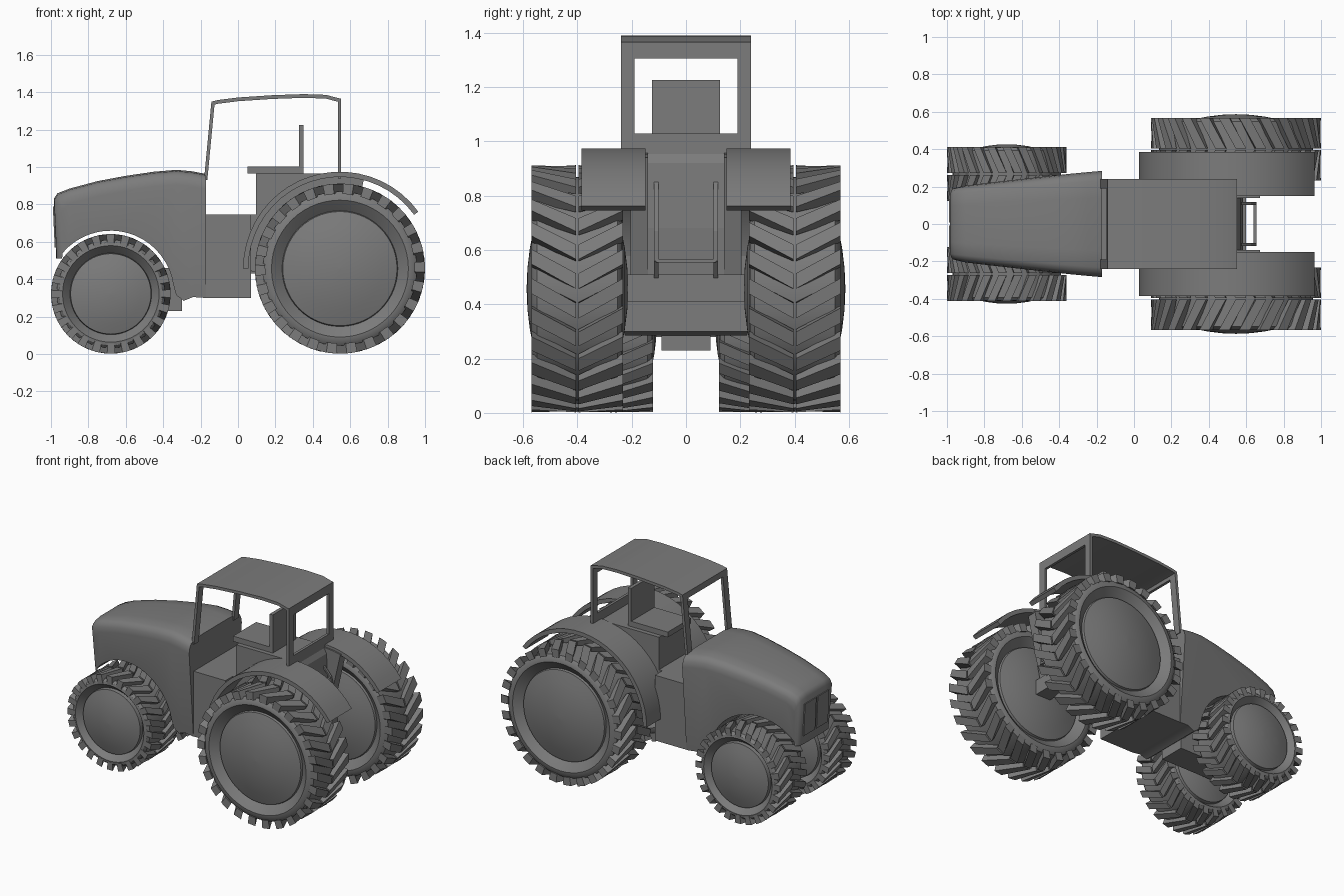
import bpy, bmesh
from math import sin, cos, pi, radians

cube = bpy.data.objects.get("Cube")
if cube:
    bpy.data.objects.remove(cube, do_unlink=True)

grey = bpy.data.materials.new("plain_grey")
grey.use_nodes = True
grey.diffuse_color = (0.2, 0.2, 0.2, 1)
grey.node_tree.nodes["Principled BSDF"].inputs["Base Color"].default_value = (0.2, 0.2, 0.2, 1)


def finish(name, bm, smooth=None):
    """Turn a bmesh into a named object, smooth below the given angle."""
    bmesh.ops.recalc_face_normals(bm, faces=bm.faces)
    mesh = bpy.data.meshes.new(name)
    bm.to_mesh(mesh)
    bm.free()
    mesh.materials.append(grey)
    ob = bpy.data.objects.new(name, mesh)
    bpy.context.scene.collection.objects.link(ob)
    if smooth:
        bpy.ops.object.select_all(action='DESELECT')
        ob.select_set(True)
        bpy.context.view_layer.objects.active = ob
        bpy.ops.object.shade_smooth_by_angle(angle=radians(smooth))
    return ob


def loft(name, sections, smooth=None):
    """Join equal closed sections and cap both ends."""
    bm = bmesh.new()
    rings = [[bm.verts.new(p) for p in s] for s in sections]
    for a, b in zip(rings, rings[1:]):
        for i in range(len(a)):
            j = (i + 1) % len(a)
            bm.faces.new((a[i], a[j], b[j], b[i]))
    bm.faces.new(rings[0])
    bm.faces.new(rings[-1])
    return finish(name, bm, smooth)


def prism(name, pts, y0, y1, smooth=None):
    """Side outline in x and z, extruded across y."""
    return loft(name, [[(x, y, z) for x, z in pts] for y in (y0, y1)], smooth)


def box(name, x0, x1, y0, y1, z0, z1):
    return prism(name, [(x0, z0), (x1, z0), (x1, z1), (x0, z1)], y0, y1)


def arc(cx, cz, r, a0, a1, n):
    angles = [radians(a0 + (a1 - a0) * i / n) for i in range(n + 1)]
    return [(cx + r * cos(a), cz + r * sin(a)) for a in angles]


def wheel(name, cx, cz, r, mid, half, hub, bulge, lugs):
    """Lathed tyre with domed hub on both faces, and chevron lugs."""
    base, lip = r * 0.905, hub * 1.2
    curve = (r * 0.9) ** -1 * 0.22
    dome = [(hub * t, half + bulge - curve * (hub * t) ** 2)
            for t in (0.001, 0.25, 0.5, 0.75, 1)]
    side = dome + [(hub * 1.015, half - 0.045), (lip * 0.97, half - 0.008), (lip, half),
                   (r * 0.86, half - 0.004), (base, half - 0.02)]
    outline = side + [(q, -y) for q, y in reversed(side)]
    bm = bmesh.new()
    steps = 56
    rings = [[bm.verts.new((cx + q * cos(2 * pi * k / steps), mid + y,
                            cz + q * sin(2 * pi * k / steps))) for q, y in outline]
             for k in range(steps)]
    for k in range(steps):
        a, b = rings[k], rings[(k + 1) % steps]
        for i in range(len(outline) - 1):
            bm.faces.new((a[i], a[i + 1], b[i + 1], b[i]))
    for end in (0, -1):
        bm.faces.new([ring[end] for ring in rings])
    finish(name + "_tyre", bm, 30)

    bm = bmesh.new()
    pitch = 2 * pi / lugs
    for k in range(lugs):
        for s in (-1, 1):
            quads = []
            for y, skew, low in ((0.005, 0, 0.03), (half, 0.2, 0.055)):
                a0 = k * pitch + skew
                a1 = a0 + pitch * 0.52
                corners = ((r - low, a0), (r, a0), (r, a1), (r - low, a1))
                quads.append([bm.verts.new((cx + q * cos(a), mid + s * y, cz + q * sin(a)))
                              for q, a in corners])
            a, b = quads
            for i in range(4):
                j = (i + 1) % 4
                bm.faces.new((a[i], a[j], b[j], b[i]))
            bm.faces.new(a)
            bm.faces.new(b)
    finish(name + "_tread", bm)


# Wheels, fenders and inner fender walls on both sides
REAR, FRONT = (0.545, 0.457), (-0.68, 0.322)
for side, s in (("left", 1), ("right", -1)):
    wheel("rear_wheel_" + side, *REAR, 0.455, s * 0.4, 0.168, 0.305, 0.019, 26)
    wheel("front_wheel_" + side, *FRONT, 0.32, s * 0.267, 0.145, 0.215, 0.014, 24)
    prism("fender_" + side, arc(*REAR, 0.518, 36, 180, 20) + arc(*REAR, 0.49, 180, 36, 20),
          s * 0.15, s * 0.385, 30)
    prism("inner_fender_" + side, arc(*REAR, 0.5, 75, 176, 16) + [(0.075, 0.44), (0.56, 0.44)],
          s * 0.14, s * 0.205, 30)
box("front_axle", -0.72, -0.64, -0.14, 0.14, 0.28, 0.36)
box("rear_axle", 0.49, 0.6, -0.25, 0.25, 0.41, 0.51)
box("front_chassis", -0.8, -0.3, -0.09, 0.09, 0.23, 0.46)

# Hood: tapered side outline with wheel arch, rounded along the top edges
outline = [(-0.972, 0.51), (-0.985, 0.83), (-0.965, 0.86), (-0.9, 0.885), (-0.75, 0.925),
           (-0.6, 0.953), (-0.45, 0.975), (-0.33, 0.985), (-0.25, 0.978), (-0.17, 0.963),
           (-0.17, 0.3), (-0.24, 0.305), (-0.29, 0.285), (-0.33, 0.315)]
outline += arc(*FRONT, 0.338, 8, 140, 18)
drops = [(1, 0.08), (0.975, 0.045), (0.92, 0.02), (0.82, 0.007), (0.5, 0)]
drops += [(-f, d) for f, d in reversed(drops)]
sections = []
for f, d in drops:
    ring = []
    for x, z in outline:
        w = 0.28 + 0.1 * (x + 0.18) + 0.07 * (z - 0.92)
        drop = d if z > 0.8 else 0
        nose = d * 0.4 if x < -0.95 else 0
        ring.append((x + nose, w * f, z - drop))
    sections.append(ring)
loft("hood", sections, 50)

# Split grille on the nose
for side, s in (("left", 1), ("right", -1)):
    prism("grille_" + side, [(-0.98, 0.57), (-0.99, 0.79), (-0.98, 0.79), (-0.97, 0.57)],
          s * 0.008, s * 0.13)

# Cab tub and rear body
box("cab_floor", -0.18, 0.07, -0.235, 0.235, 0.3, 0.745)
prism("rear_body", [(0.06, 0.43), (0.06, 0.745), (0.095, 0.745), (0.095, 0.966), (0.545, 0.966),
                    (0.57, 0.92), (0.582, 0.68), (0.57, 0.43)], -0.155, 0.155)

# Seat
box("seat_cushion", 0.05, 0.35, -0.125, 0.125, 0.966, 1.002)
box("seat_back", 0.326, 0.35, -0.125, 0.125, 1.0, 1.226)

# Roof: thin curved slab
top = [(-0.14, 1.35), (-0.11, 1.358), (0, 1.372), (0.18, 1.384), (0.35, 1.39),
       (0.47, 1.386), (0.55, 1.365)]
prism("roof", top + [(x, z - 0.02) for x, z in reversed(top)], -0.24, 0.24, 30)

# Cab frames: leaning front posts, upright rear posts with a low panel
for side, s in (("left", 1), ("right", -1)):
    prism("front_post_" + side, [(-0.182, 0.93), (-0.142, 1.35), (-0.124, 1.35), (-0.164, 0.93)],
          s * 0.19, s * 0.24)
    box("rear_post_" + side, 0.534, 0.552, s * 0.19, s * 0.24, 0.94, 1.366)
prism("front_header", [(-0.146, 1.31), (-0.142, 1.35), (-0.124, 1.35), (-0.128, 1.31)], -0.24, 0.24)
box("rear_header", 0.534, 0.552, -0.24, 0.24, 1.305, 1.366)
box("rear_panel", 0.534, 0.552, -0.24, 0.24, 0.94, 1.028)

# Rear hitch: two bowed arms and a cross bar
bow = [(0.565, 0.86), (0.625, 0.79), (0.655, 0.67), (0.652, 0.56), (0.57, 0.46)]
for side, s in (("left", 1), ("right", -1)):
    prism("hitch_arm_" + side, bow + [(x - 0.014, z) for x, z in reversed(bow)],
          s * 0.102, s * 0.118)
box("hitch_bar", 0.64, 0.655, -0.11, 0.11, 0.554, 0.566)
